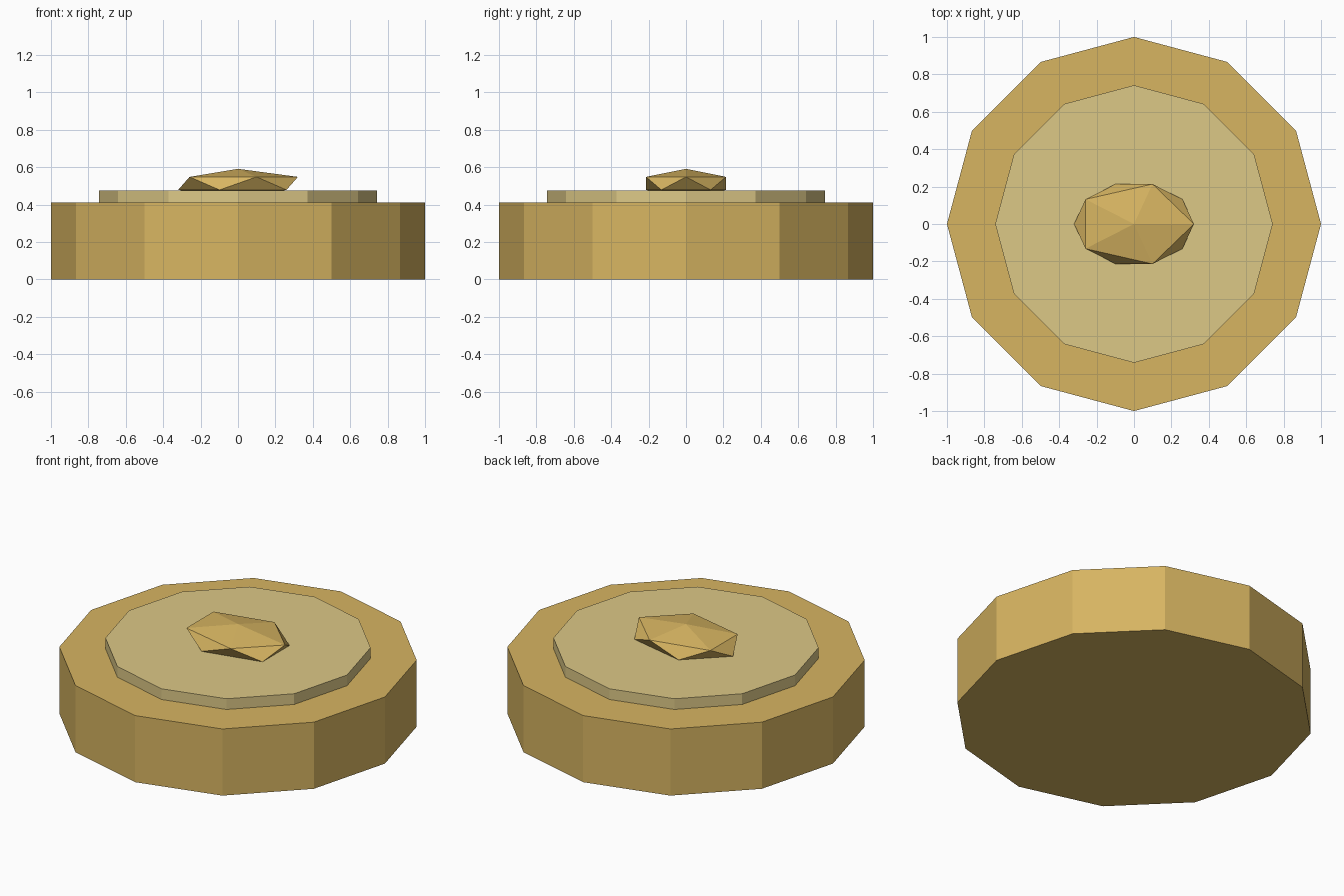
import bpy

if "Cube" in bpy.data.objects:
    bpy.data.objects.remove(bpy.data.objects["Cube"])


def material(name, rgb):
    m = bpy.data.materials.new(name)
    m.diffuse_color = (*rgb, 1.0)
    m.use_nodes = True
    m.node_tree.nodes["Principled BSDF"].inputs["Base Color"].default_value = m.diffuse_color
    return m


gold = material("gold", (0.68, 0.46, 0.12))
pale_gold = material("pale_gold", (0.72, 0.58, 0.24))


def disc(name, radius, z0, z1, mat):
    bpy.ops.mesh.primitive_cylinder_add(
        vertices=12, radius=radius, depth=z1 - z0, location=(0, 0, (z0 + z1) / 2))
    ob = bpy.context.object
    ob.name = name
    ob.data.materials.append(mat)


# Thick twelve-sided body with a thin raised plate on top
disc("body", 1.0, 0.0, 0.41, gold)
disc("raised_plate", 0.742, 0.39, 0.476, pale_gold)

# Squashed faceted emblem, its lower point sunk into the plate
bpy.ops.mesh.primitive_ico_sphere_add(subdivisions=1, radius=1.0, location=(0, 0, 0.513))
emblem = bpy.context.object
emblem.name = "faceted_emblem"
emblem.scale = (0.358, 0.251, 0.078)
emblem.data.materials.append(gold)
bpy.ops.object.transform_apply(location=False, rotation=False, scale=True)
